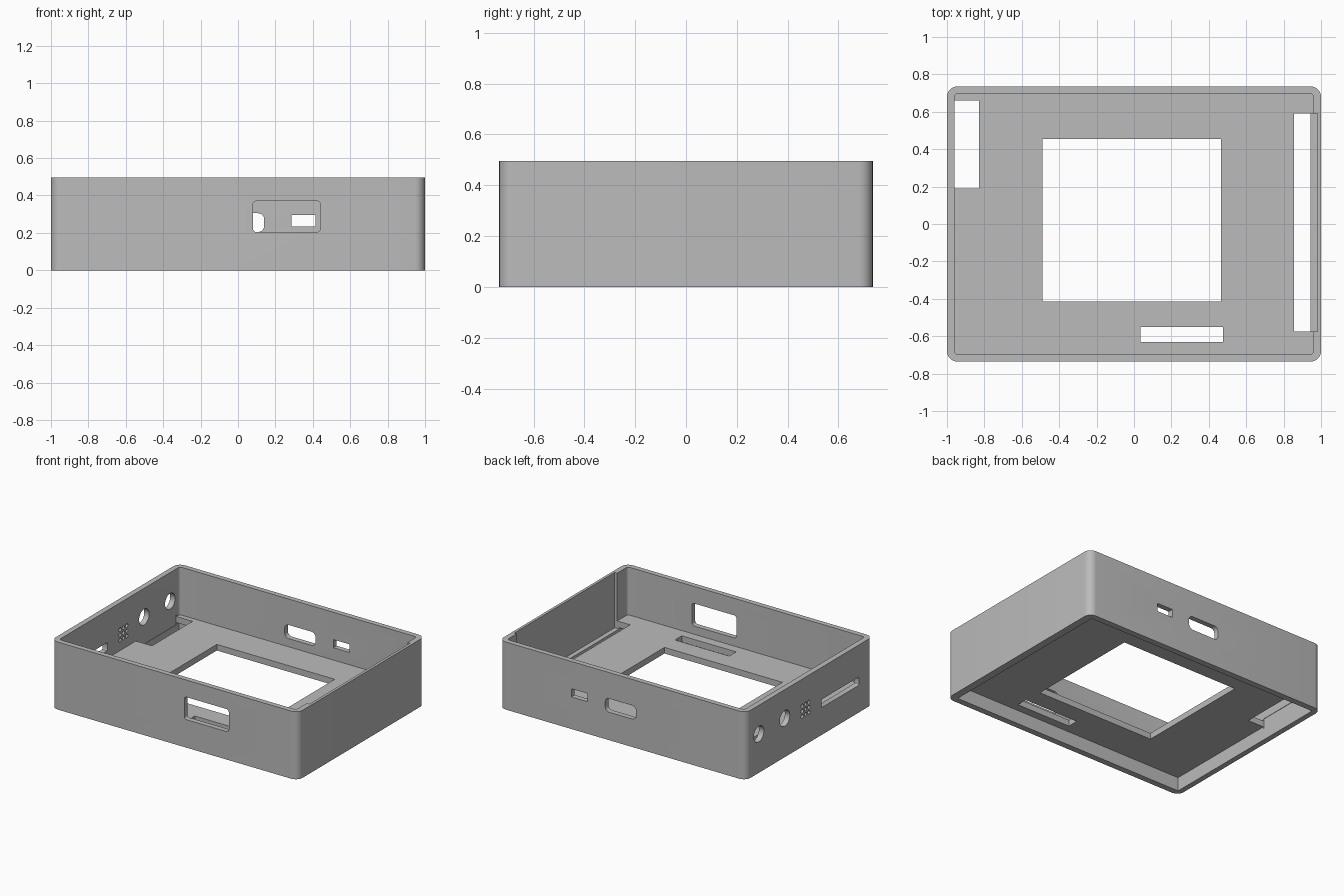
import bpy
import math
from mathutils import Matrix

old = bpy.data.objects.get("Cube")
if old:
    bpy.data.objects.remove(old, do_unlink=True)

HEIGHT = 0.495

grey = bpy.data.materials.new("plain grey plastic")
grey.use_nodes = True
colour = (0.5, 0.5, 0.5, 1)
grey.diffuse_color = colour
grey.node_tree.nodes["Principled BSDF"].inputs["Base Color"].default_value = colour

# Axis turns: local (u, v, w) to world for prisms pointing along z, y or x
TURNS = {
    "z": Matrix.Identity(3),
    "y": Matrix(((1, 0, 0), (0, 0, -1), (0, 1, 0))),
    "x": Matrix(((0, 0, 1), (1, 0, 0), (0, 1, 0))),
}


def outline(u0, u1, v0, v1, radius, steps):
    """Counter-clockwise rectangle with rounded corners."""
    if radius == 0:
        return [(u0, v0), (u1, v0), (u1, v1), (u0, v1)]
    centres = [(u1 - radius, v1 - radius), (u0 + radius, v1 - radius),
               (u0 + radius, v0 + radius), (u1 - radius, v0 + radius)]
    points = []
    for quarter, (cu, cv) in enumerate(centres):
        for i in range(steps + 1):
            a = (quarter + i / steps) * math.pi / 2
            points.append((cu + radius * math.cos(a), cv + radius * math.sin(a)))
    return points


def prism(name, points, w0, w1, axis="z"):
    """Extrude an outline between two positions along an axis."""
    if axis == "y":
        w0, w1 = -w1, -w0
    n = len(points)
    verts = [TURNS[axis] @ Matrix.Translation((u, v, w)).translation
             for w in (w0, w1) for u, v in points]
    faces = [tuple(reversed(range(n))), tuple(range(n, 2 * n))]
    faces += [(i, (i + 1) % n, n + (i + 1) % n, n + i) for i in range(n)]
    mesh = bpy.data.meshes.new(name)
    mesh.from_pydata(verts, [], faces)
    mesh.materials.append(grey)
    obj = bpy.data.objects.new(name, mesh)
    bpy.context.collection.objects.link(obj)
    return obj


# Outer block
case = prism("enclosure", outline(-1, 1, -0.735, 0.735, 0.055, 8), 0, HEIGHT)
bpy.context.view_layer.objects.active = case
case.select_set(True)


def cut(u0, u1, v0, v1, w0, w1, axis="z", radius=0, steps=5):
    """Remove a rounded bar from the enclosure."""
    cutter = prism("cutter", outline(u0, u1, v0, v1, radius, steps), w0, w1, axis)
    cutter.hide_render = True
    mod = case.modifiers.new("cut", "BOOLEAN")
    mod.operation = "DIFFERENCE"
    mod.solver = "EXACT"
    mod.object = cutter
    bpy.ops.object.modifier_apply(modifier=mod.name)
    bpy.data.objects.remove(cutter, do_unlink=True)


def cut_round(u, v, r, steps):
    """Round hole through the right wall."""
    points_radius = r * 0.9999
    cut(u - r, u + r, v - r, v + r, -1.1, -0.9, "x", points_radius, steps)


# Main cavity above the floor plate and shallow recess below it
cut(-0.96, 0.96, -0.697, 0.697, 0.145, 0.6, radius=0.02)
cut(-0.96, 0.945, -0.69, 0.69, -0.1, 0.1)

# Floor openings: screen, front slot, right slot
cut(-0.49, 0.465, -0.415, 0.455, 0.05, 0.25)
cut(0.035, 0.475, -0.63, -0.55, 0.05, 0.25)
cut(-0.963, -0.83, 0.19, 0.66, 0.085, 0.16)

# Left slot, continuing up the wall as a groove
cut(0.855, 0.98, -0.575, 0.59, 0.09, 0.6)

# Front window
cut(0.08, 0.44, 0.205, 0.37, -0.8, -0.6, "y", 0.018)

# Back ports
cut(-0.11, 0.14, 0.205, 0.305, 0.6, 0.8, "y", 0.032)
cut(0.285, 0.415, 0.235, 0.295, 0.6, 0.8, "y")

# Right wall: two jacks, vent grid, card slot
for y in (0.585, 0.285):
    cut_round(y, 0.285, 0.058, 8)
for i in (-1, 0, 1):
    for j in (-1, 0, 1):
        cut_round(0.045 + i * 0.038, 0.26 + j * 0.038, 0.014, 3)
cut(-0.575, -0.14, 0.2, 0.26, -1.1, -0.9, "x", 0.01, 3)

bpy.ops.object.shade_smooth_by_angle(angle=math.radians(30))
